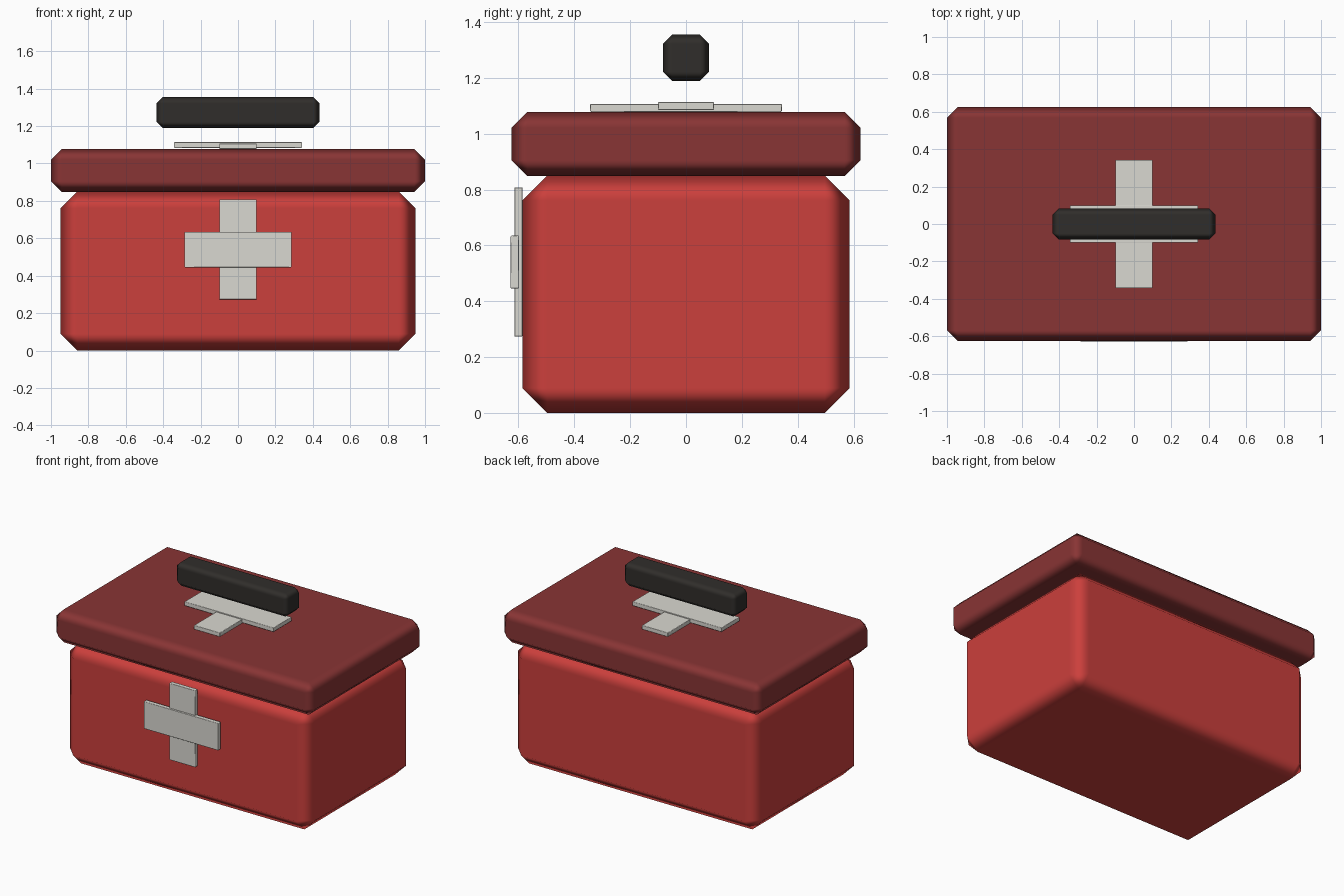
import bpy

if "Cube" in bpy.data.objects:
    bpy.data.objects.remove(bpy.data.objects["Cube"])


def material(name, color):
    m = bpy.data.materials.new(name)
    m.diffuse_color = (*color, 1)
    m.use_nodes = True
    m.node_tree.nodes["Principled BSDF"].inputs["Base Color"].default_value = m.diffuse_color
    return m


RED = material("red", (0.60, 0.05, 0.045))
DARK_RED = material("dark_red", (0.25, 0.035, 0.035))
BLACK = material("black", (0.03, 0.027, 0.024))
WHITE = material("white", (0.70, 0.69, 0.64))


def box(name, lo, hi, chamfer, mat):
    """Box between two corners with a softly shaded single-step chamfer."""
    centre = [(a + b) / 2 for a, b in zip(lo, hi)]
    bpy.ops.mesh.primitive_cube_add(size=1, location=centre)
    o = bpy.context.object
    o.name = name
    o.scale = [b - a for a, b in zip(lo, hi)]
    bpy.ops.object.transform_apply(location=False, rotation=False, scale=True)
    o.data.materials.append(mat)
    bpy.ops.object.shade_smooth()
    bevel = o.modifiers.new("chamfer", 'BEVEL')
    bevel.width = chamfer
    bevel.segments = 1
    bevel.harden_normals = True
    return o


# Case, lid and floating grip
box("case_body", (-0.948, -0.586, 0), (0.948, 0.586, 0.85), 0.089, RED)
box("lid", (-1, -0.625, 0.848), (1, 0.625, 1.078), 0.057, DARK_RED)
box("handle", (-0.435, -0.083, 1.189), (0.435, 0.083, 1.355), 0.033, BLACK)

# Cross on the front face
box("front_cross_upright", (-0.1, -0.615, 0.273), (0.1, -0.585, 0.808), 0.003, WHITE)
box("front_cross_bar", (-0.287, -0.628, 0.445), (0.287, -0.598, 0.635), 0.003, WHITE)

# Cross on the lid
box("lid_cross_long", (-0.1, -0.343, 1.078), (0.1, 0.343, 1.107), 0.003, WHITE)
box("lid_cross_bar", (-0.343, -0.1, 1.084), (0.343, 0.1, 1.114), 0.003, WHITE)
